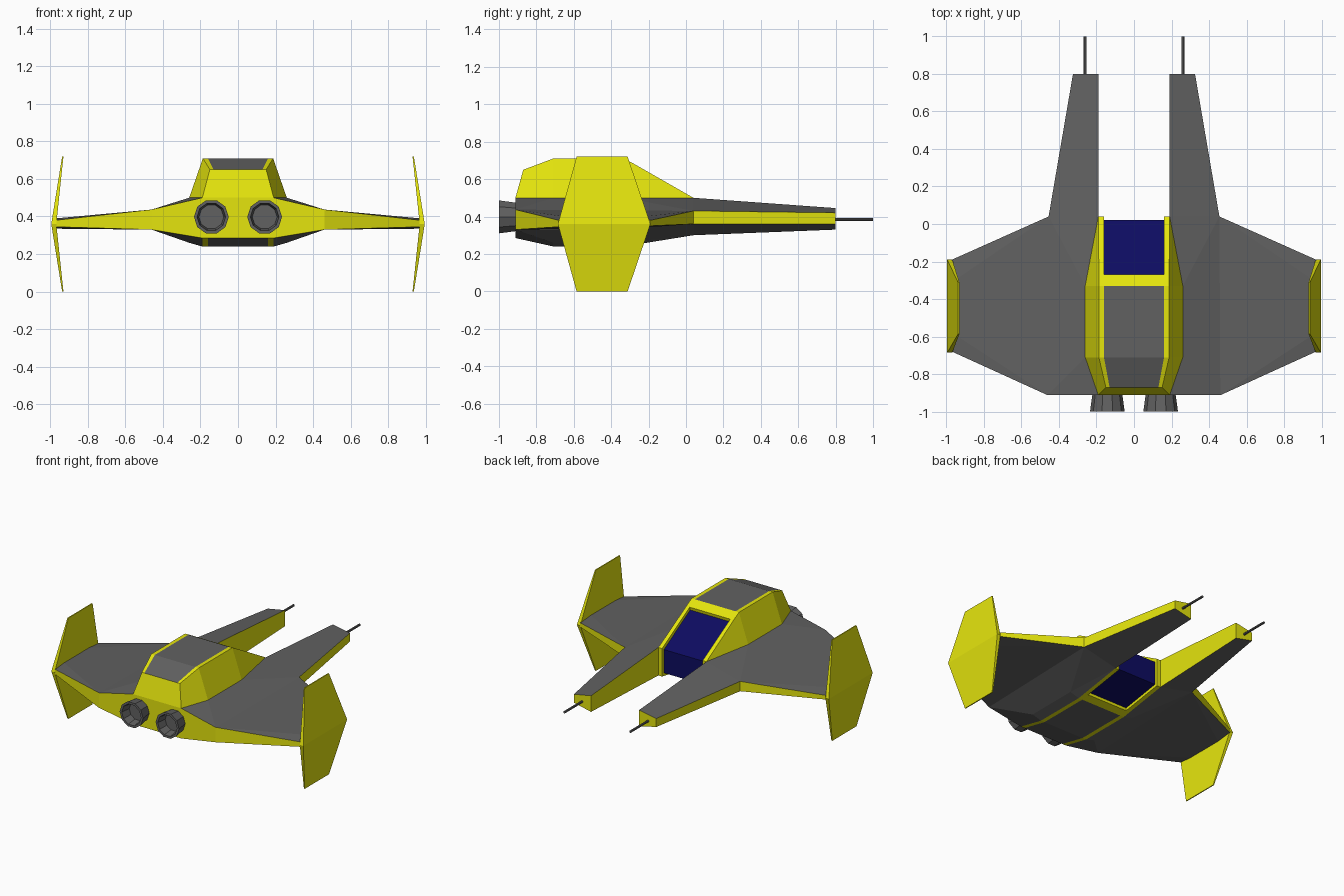
import bpy, bmesh, math
from mathutils import Matrix

if "Cube" in bpy.data.objects:
    bpy.data.objects.remove(bpy.data.objects["Cube"])


def material(name, rgb):
    m = bpy.data.materials.new(name)
    m.diffuse_color = (*rgb, 1)
    m.use_nodes = True
    m.node_tree.nodes["Principled BSDF"].inputs["Base Color"].default_value = m.diffuse_color
    return m


MATS = [material("dark_grey", (0.12, 0.12, 0.12)),
        material("yellow", (0.78, 0.78, 0.004)),
        material("dark_blue_glass", (0.004, 0.0035, 0.118))]
GREY, YELLOW, GLASS = range(3)


def finish(bm, name, mirror=False):
    """Weld, optionally mirror across x, fix normals and make the object."""
    bmesh.ops.remove_doubles(bm, verts=bm.verts[:], dist=1e-4)
    if mirror:
        bmesh.ops.mirror(bm, geom=bm.verts[:] + bm.edges[:] + bm.faces[:],
                         axis='X', merge_dist=1e-4)
    bmesh.ops.recalc_face_normals(bm, faces=bm.faces[:])
    me = bpy.data.meshes.new(name)
    bm.to_mesh(me)
    bm.free()
    for m in MATS:
        me.materials.append(m)
    ob = bpy.data.objects.new(name, me)
    bpy.context.collection.objects.link(ob)
    return ob


def face(bm, mat, *pts):
    f = bm.faces.new([bm.verts.new(p) for p in pts])
    f.material_index = mat


# Hull plan points (right half): x, y, bottom z, top z
PLAN = {
    'A': (0.19, -0.912, 0.285, 0.50), 'B': (0.26, -0.71, 0.26, 0.50),
    'C': (0.26, -0.33, 0.26, 0.50), 'D': (0.19, 0.04, 0.30, 0.50),
    'E': (0.46, -0.912, 0.33, 0.437), 'F': (0.455, 0.04, 0.36, 0.43),
    'G': (0.97, -0.68, 0.345, 0.38), 'H': (0.97, -0.19, 0.35, 0.38),
    'K': (0.97, -0.58, 0.335, 0.39), 'L': (0.97, -0.31, 0.335, 0.39),
    'I': (0.19, 0.80, 0.33, 0.445), 'J': (0.325, 0.80, 0.36, 0.42)}


def bot(k):
    x, y, b, t = PLAN[k]
    return (x, y, b)


def top(k):
    x, y, b, t = PLAN[k]
    return (x, y, t)


hull = bmesh.new()
# Wing and prong skins, then their yellow edge bands
for loop in ('ABE', 'BCFE', 'CDF', 'EKG', 'EFLK', 'FHL', 'DIJF'):
    face(hull, GREY, *[top(k) for k in loop])
    face(hull, GREY, *[bot(k) for k in loop])
for a, b in ('EG', 'GK', 'KL', 'LH', 'HF', 'FJ', 'JI', 'ID'):
    face(hull, YELLOW, bot(a), bot(b), top(b), top(a))

# Cabin rim running over the roof, round the nose and under the belly:
# y, z, outer x, inner x
RIM = [(-0.87, 0.65, 0.15, 0.13), (-0.71, 0.71, 0.187, 0.16),
       (-0.33, 0.71, 0.187, 0.16), (-0.27, 0.677, 0.187, 0.16),
       (0.04, 0.50, 0.19, 0.16), (0.04, 0.30, 0.19, 0.16),
       (-0.27, 0.25, 0.19, 0.16), (-0.33, 0.24, 0.19, 0.16),
       (-0.71, 0.24, 0.19, 0.16), (-0.912, 0.285, 0.19, 0.16)]
PANEL = [GREY, GREY, YELLOW, GLASS, GLASS, GLASS, YELLOW, GREY, GREY]
SUNK = {3: (-0.275, 0.655), 4: (0.02, 0.485), 5: (0.02, 0.318), 6: (-0.27, 0.27)}


def out(i):
    return (RIM[i][2], RIM[i][0], RIM[i][1])


def inn(i):
    return (RIM[i][3], RIM[i][0], RIM[i][1])


def mid(p):
    return (0, p[1], p[2])


def sunk(i):
    return (RIM[i][3], *SUNK[i])


for i, mat in enumerate(PANEL):
    face(hull, YELLOW, out(i), out(i + 1), inn(i + 1), inn(i))
    if mat == GLASS:
        face(hull, YELLOW, inn(i), inn(i + 1), sunk(i + 1), sunk(i))
        p, q = sunk(i), sunk(i + 1)
    else:
        p, q = inn(i), inn(i + 1)
    face(hull, mat, p, q, mid(q), mid(p))
for i in (3, 6):
    face(hull, YELLOW, inn(i), sunk(i), mid(sunk(i)), mid(inn(i)))

# Cabin sides, belly sides and rear wall
face(hull, YELLOW, top('A'), out(0), out(1), top('B'))
face(hull, YELLOW, top('B'), out(1), out(2), top('C'))
face(hull, YELLOW, top('C'), out(2), out(3), out(4))
face(hull, GREY, bot('C'), out(5), out(6), out(7))
face(hull, GREY, bot('B'), bot('C'), out(7), out(8))
face(hull, GREY, bot('B'), out(8), out(9))
face(hull, YELLOW, mid(bot('A')), inn(9), bot('A'), bot('E'), top('E'),
     top('A'), mid(top('A')))
face(hull, YELLOW, mid(top('A')), top('A'), out(0), inn(0), mid(inn(0)))
finish(hull, "hull", mirror=True)

# Bent wingtip fins: rows of (z, rear y, front y, inner x, outer x)
ROWS = [(0, -0.585, -0.312, 0.93, 0.937), (0.36, -0.685, -0.19, 0.968, 0.995),
        (0.72, -0.585, -0.312, 0.93, 0.937)]
fins = bmesh.new()
rings = [[(xi, r, z), (xo, r, z), (xo, f, z), (xi, f, z)]
         for z, r, f, xi, xo in ROWS]
for lo, hi in zip(rings, rings[1:]):
    for k in range(4):
        face(fins, YELLOW, lo[k], lo[k - 1], hi[k - 1], hi[k])
face(fins, YELLOW, *rings[0])
face(fins, YELLOW, *rings[-1])
finish(fins, "wingtip_fins", mirror=True)

# Engine nozzles: ten-sided lathe of (y, radius), hollow at the back
NOZZLE = [(-0.88, 0.078), (-0.91, 0.08), (-1.0, 0.0925), (-1.0, 0.076),
          (-0.93, 0.066)]
for side, sx in (("left", -1), ("right", 1)):
    bm = bmesh.new()
    rings = [[(sx * 0.142 + r * math.cos(k * math.tau / 10), y,
               0.398 + r * math.sin(k * math.tau / 10)) for k in range(10)]
             for y, r in NOZZLE]
    for a, b in zip(rings, rings[1:]):
        for k in range(10):
            face(bm, GREY, a[k], a[k - 1], b[k - 1], b[k])
    face(bm, GREY, *rings[0])
    face(bm, GREY, *rings[-1])
    finish(bm, side + "_engine")

    # Gun barrel at the tip of each prong
    bm = bmesh.new()
    bmesh.ops.create_cone(bm, cap_ends=True, segments=8, radius1=0.008,
                          radius2=0.008, depth=0.22,
                          matrix=Matrix.Translation((sx * 0.26, 0.89, 0.385))
                          @ Matrix.Rotation(math.pi / 2, 4, 'X'))
    finish(bm, side + "_gun")
